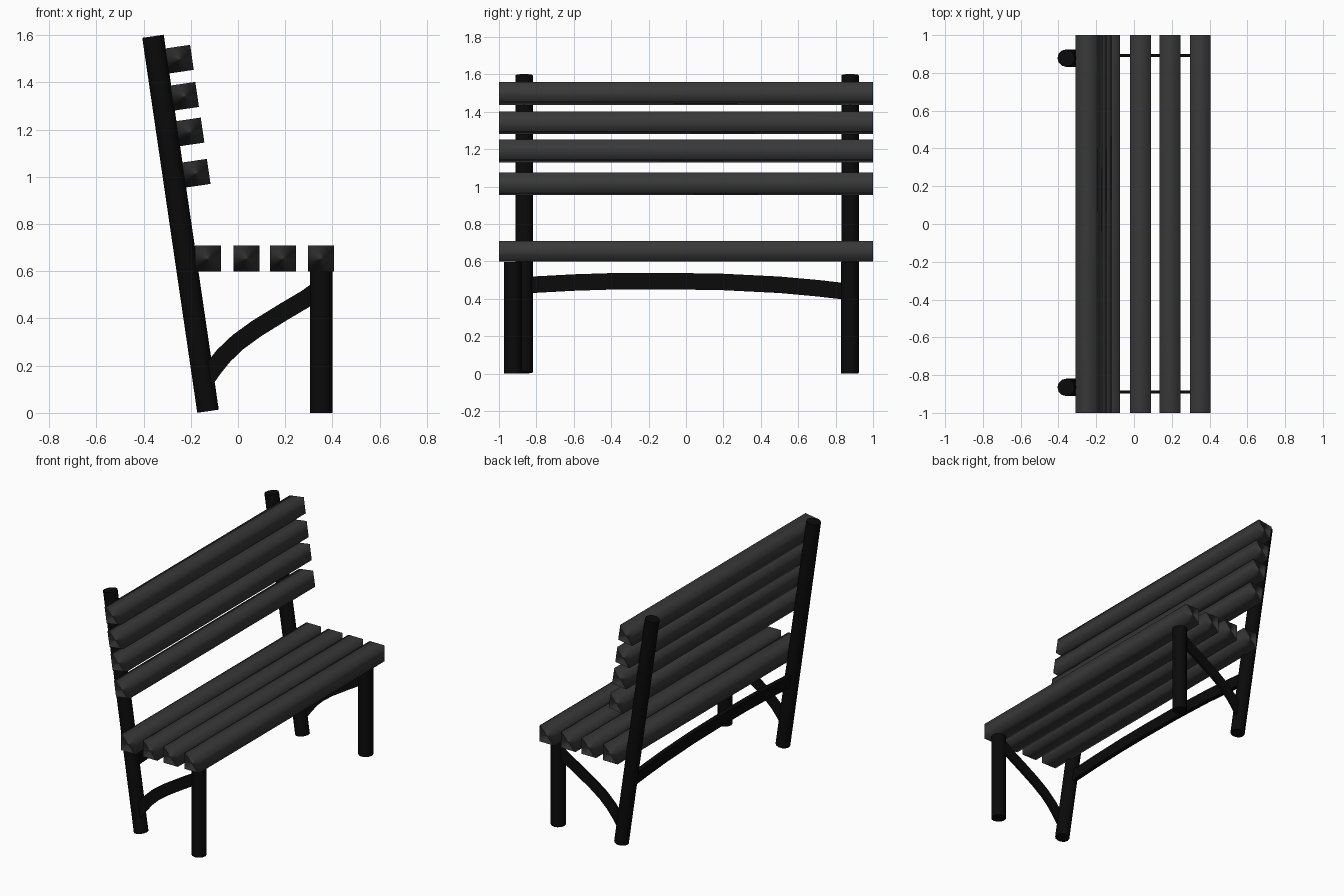
import bpy, bmesh, math
from mathutils import Vector

if "Cube" in bpy.data.objects:
    bpy.data.objects.remove(bpy.data.objects["Cube"])

def paint(name, v):
    m = bpy.data.materials.new(name)
    m.diffuse_color = (v, v, v, 1)
    m.use_nodes = True
    m.node_tree.nodes["Principled BSDF"].inputs["Base Color"].default_value = m.diffuse_color
    return m

slat_paint = paint("slat_paint", 0.04)
frame_paint = paint("frame_paint", 0.003)

BACK_BOTTOM, BACK_TOP = (-0.127, 0.007), (-0.36, 1.595)
SLOPE = (BACK_TOP[0] - BACK_BOTTOM[0]) / (BACK_TOP[1] - BACK_BOTTOM[1])
TILT = math.atan(SLOPE)

def slat(name, x, z, size, tilt=0.0):
    bpy.ops.mesh.primitive_cube_add(size=1, location=(x, 0, z), rotation=(0, tilt, 0))
    o = bpy.context.object
    o.name = name
    o.scale = (size, 2.0, size)
    o.data.materials.append(slat_paint)
    bpy.ops.object.shade_smooth()

def leg(name, a, b, r):
    a, b = Vector(a), Vector(b)
    d = b - a
    bpy.ops.mesh.primitive_cylinder_add(vertices=12, radius=r, depth=d.length, location=(a + b) / 2)
    o = bpy.context.object
    o.name = name
    o.rotation_euler = d.to_track_quat('Z', 'Y').to_euler()
    o.data.materials.append(frame_paint)
    bpy.ops.object.shade_smooth_by_angle(angle=math.radians(40))

def curved_bar(name, path, width, thick, place):
    """Sweep a flat bar along a 2D path; place(u, z, offset) gives the 3D point."""
    bm = bmesh.new()
    pts = [Vector(p) for p in path]
    rings = []
    for i, p in enumerate(pts):
        t = (pts[min(i + 1, len(pts) - 1)] - pts[max(i - 1, 0)]).normalized()
        n = Vector((-t.y, t.x)) * width / 2
        rings.append([bm.verts.new(place(*(p + s * n), k * thick / 2))
                      for s, k in ((1, 1), (1, -1), (-1, -1), (-1, 1))])
    for r, q in zip(rings, rings[1:]):
        for j in range(4):
            bm.faces.new((r[j], r[j - 3], q[j - 3], q[j]))
    bm.faces.new(rings[0])
    bm.faces.new(rings[-1])
    bmesh.ops.recalc_face_normals(bm, faces=bm.faces)
    me = bpy.data.meshes.new(name)
    bm.to_mesh(me)
    bm.free()
    o = bpy.data.objects.new(name, me)
    bpy.context.collection.objects.link(o)
    me.materials.append(frame_paint)
    bpy.ops.object.select_all(action='DESELECT')
    o.select_set(True)
    bpy.context.view_layer.objects.active = o
    bpy.ops.object.shade_smooth_by_angle(angle=math.radians(40))

# Seat slats
for i, x in enumerate((-0.128, 0.035, 0.19, 0.351)):
    slat(f"seat_slat_{i + 1}", x, 0.654, 0.11)

# Backrest slats, leaning with the rear legs
for i, (x, z) in enumerate(((-0.248, 1.498), (-0.226, 1.341), (-0.203, 1.19), (-0.177, 1.015))):
    slat(f"back_slat_{i + 1}", x, z, 0.107, TILT)

# Legs
for side, yb, yf in (("near", -0.865, -0.925), ("far", 0.878, 0.875)):
    leg(f"back_leg_{side}", (BACK_BOTTOM[0], yb, BACK_BOTTOM[1]), (BACK_TOP[0], yb, BACK_TOP[1]), 0.046)
    leg(f"front_leg_{side}", (0.353, yf, 0), (0.353, yf, 0.598), 0.047)

# Curved side braces
brace = [(-0.145, 0.13), (-0.105, 0.187), (-0.06, 0.243), (0, 0.3), (0.08, 0.358),
         (0.2, 0.432), (0.29, 0.485), (0.345, 0.525)]
for side, y in (("near", -0.89), ("far", 0.893)):
    curved_bar(f"side_brace_{side}", brace, 0.075, 0.016, lambda u, z, k, y=y: (u, y + k, z))

# Arched stretcher between the rear legs
arch = [(-0.86, 0.473), (-0.6, 0.487), (-0.35, 0.495), (-0.1, 0.495), (0.2, 0.49),
        (0.5, 0.475), (0.7, 0.457), (0.87, 0.438)]
curved_bar("rear_stretcher", arch, 0.088, 0.03,
           lambda u, z, k: (BACK_BOTTOM[0] + SLOPE * z + k, u, z))
